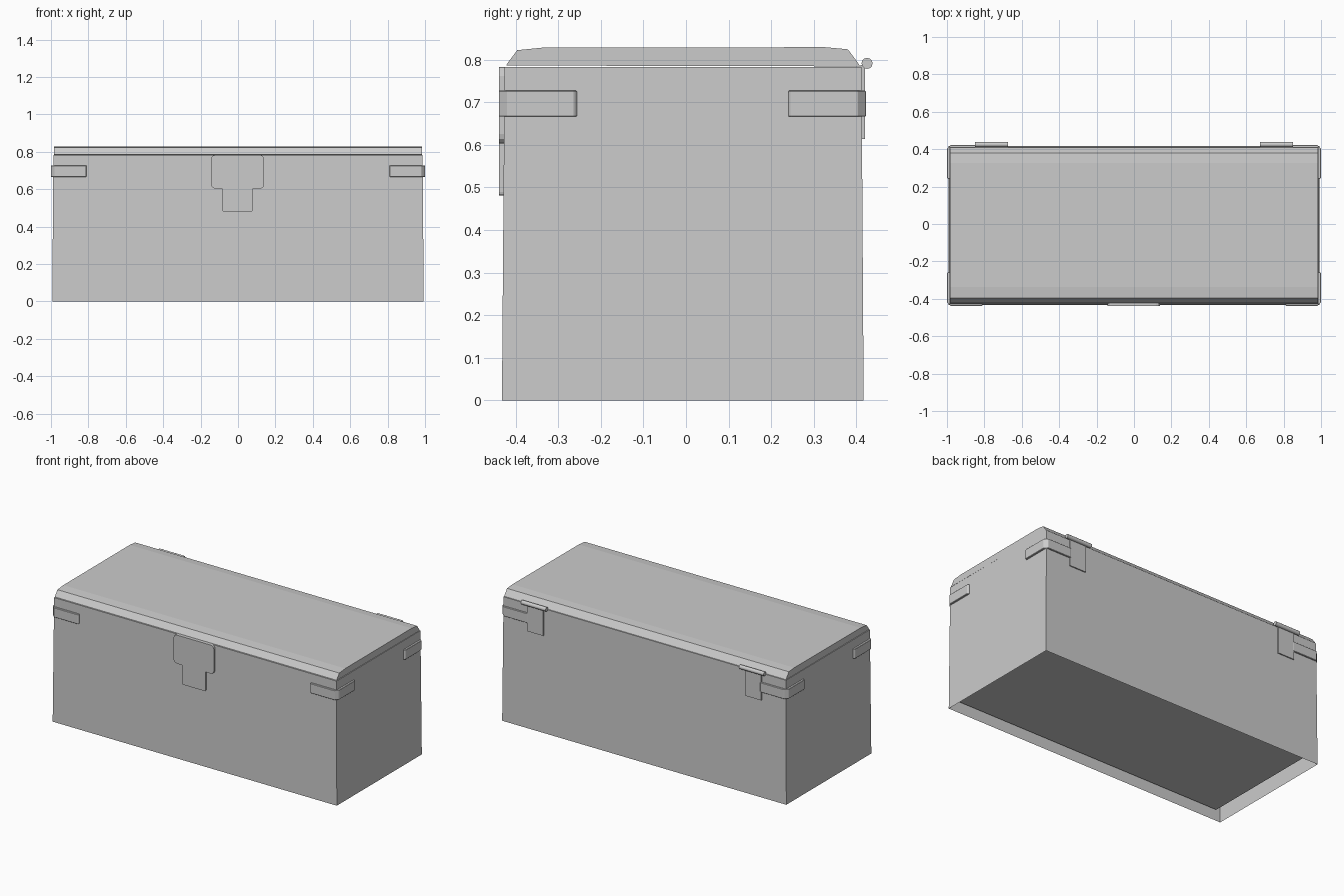
import bpy, bmesh, math
from mathutils import Vector

if "Cube" in bpy.data.objects:
    bpy.data.objects.remove(bpy.data.objects["Cube"])


def prism(name, pts, to_a, to_b, bevel=0.0):
    """Closed prism between two copies of a 2D outline."""
    bm = bmesh.new()
    a = [bm.verts.new(to_a(*p)) for p in pts]
    b = [bm.verts.new(to_b(*p)) for p in pts]
    bm.faces.new(a)
    bm.faces.new(b[::-1])
    n = len(pts)
    for i in range(n):
        j = (i + 1) % n
        bm.faces.new((a[i], b[i], b[j], a[j]))
    bmesh.ops.recalc_face_normals(bm, faces=bm.faces)
    return finish(name, bm, bevel)


def finish(name, bm, bevel=0.0):
    mesh = bpy.data.meshes.new(name)
    bm.to_mesh(mesh)
    bm.free()
    ob = bpy.data.objects.new(name, mesh)
    bpy.context.collection.objects.link(ob)
    if bevel:
        mod = ob.modifiers.new("Bevel", 'BEVEL')
        mod.width = bevel
        mod.segments = 1
    return ob


def rounded(x0, x1, z0, z1, r, steps=3):
    """Rectangle outline with rounded corners."""
    pts = []
    for k, (cx, cz) in enumerate([(x1 - r, z1 - r), (x0 + r, z1 - r),
                                  (x0 + r, z0 + r), (x1 - r, z0 + r)]):
        for i in range(steps + 1):
            t = math.pi / 2 * (k + i / steps)
            pts.append((cx + r * math.cos(t), cz + r * math.sin(t)))
    return pts


# Body: slightly tapered outer walls, a rim, inner walls and a raised floor; open below
def ring(z, s=1.0):
    t = z / 0.783
    x, f, b = 0.993 - 0.006 * t, -0.432 + 0.006 * t, 0.417 - 0.005 * t
    return [Vector((cx * s, cy * s, z)) for cx, cy in ((-x, f), (x, f), (x, b), (-x, b))]


bm = bmesh.new()
rows = [[bm.verts.new(c) for c in ring(z, s)]
        for z, s in ((0.0, 1), (0.783, 1), (0.783, 0.954), (0.056, 0.954))]
for lo, hi in zip(rows, rows[1:]):
    for i in range(4):
        j = (i + 1) % 4
        bm.faces.new((lo[i], lo[j], hi[j], hi[i]))
bm.faces.new(rows[-1])
finish("chest_body", bm)

# Lid: low chamfered profile swept along x
lid = [(-0.422, 0.786), (-0.42, 0.79), (-0.396, 0.822), (-0.336, 0.828),
       (0.326, 0.829), (0.38, 0.824), (0.406, 0.789), (0.408, 0.784)]
prism("chest_lid", lid, lambda y, z: (-0.985, y, z), lambda y, z: (0.985, y, z))

# Lock: wide rounded plate with a narrower tongue below
for name, pts in (("lock_plate", rounded(-0.143, 0.139, 0.603, 0.783, 0.022)),
                  ("lock_tongue", rounded(-0.085, 0.08, 0.481, 0.62, 0.008))):
    prism(name, pts, lambda x, z: (x, -0.439, z), lambda x, z: (x, -0.424, z))

# Corner brackets: L-shaped straps with chamfered corner
for side, sx in (("left", -1), ("right", 1)):
    for end, sy, face, tip in (("front", -1, 0.439, 0.256), ("back", 1, 0.422, 0.24)):
        wall = 0.424 if sy < 0 else 0.408
        c = 0.02
        outline = [(0.81, wall), (0.81, face - 0.005), (0.815, face), (1.0 - c, face),
                   (1.0, face - c), (1.0, tip + 0.007), (0.993, tip), (0.984, tip),
                   (0.984, wall)]
        pts = [(sx * x, sy * y) for x, y in outline]
        prism(f"{side}_{end}_bracket", pts,
              lambda x, y: (x, y, 0.666), lambda x, y: (x, y, 0.727), 0.002)

# Hinges: barrel above a strap on the back wall
for side, sx in (("left", -1), ("right", 1)):
    cx = sx * 0.762
    circle = [(0.425 + 0.013 * math.cos(i * math.pi / 6),
               0.791 + 0.013 * math.sin(i * math.pi / 6)) for i in range(12)]
    barrel = prism(f"{side}_hinge_barrel", circle,
                   lambda y, z: (cx - 0.087, y, z), lambda y, z: (cx + 0.087, y, z))
    for p in barrel.data.polygons:
        p.use_smooth = len(p.vertices) == 4
    strap = [(cx - 0.057, 0.614), (cx + 0.057, 0.614), (cx + 0.057, 0.787), (cx - 0.057, 0.787)]
    prism(f"{side}_hinge_strap", strap,
          lambda x, z: (x, 0.409, z), lambda x, z: (x, 0.42, z))
